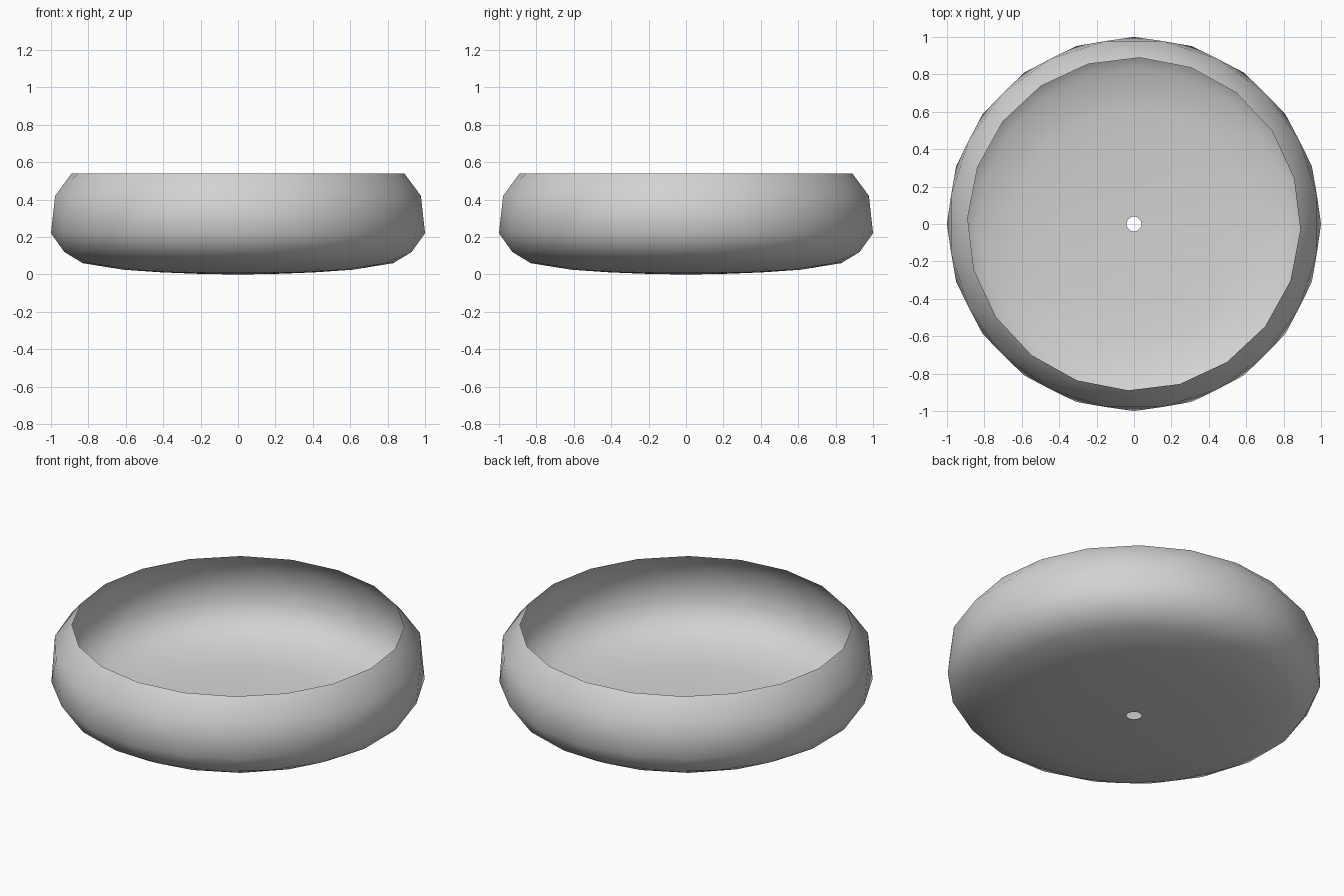
import bpy, bmesh
from math import cos, sin, radians

cube = bpy.data.objects.get("Cube")
if cube:
    bpy.data.objects.remove(cube)

SIDES = 20

# Rings from the drain hole to the rim: radius, height, twist in degrees
RINGS = [
    (0.04, 0.0, 0), (0.21, 0.003, 9), (0.41, 0.011, 18), (0.62, 0.025, 27),
    (0.83, 0.06, 36), (0.94, 0.12, 45), (1.0, 0.22, 54), (0.99, 0.42, 63),
    (0.89, 0.54, 70),
]

# Single grey material
grey = bpy.data.materials.new("plain grey")
grey.use_nodes = True
colour = (0.65, 0.65, 0.65, 1)
grey.diffuse_color = colour
shader = next(n for n in grey.node_tree.nodes if n.type == "BSDF_PRINCIPLED")
shader.inputs["Base Color"].default_value = colour


def make_ring(bm, radius, height, twist):
    angles = [radians(twist + 360 * i / SIDES) for i in range(SIDES)]
    return [bm.verts.new((radius * cos(a), radius * sin(a), height)) for a in angles]


# Thin open bowl, its staggered rings joined by triangles
bm = bmesh.new()
rings = [make_ring(bm, *ring) for ring in RINGS]
for low, high in zip(rings, rings[1:]):
    for i in range(SIDES):
        j = (i + 1) % SIDES
        bm.faces.new((low[i], low[j], high[i]))
        bm.faces.new((low[j], high[j], high[i]))
for face in bm.faces:
    face.smooth = True

mesh = bpy.data.meshes.new("bowl")
bm.to_mesh(mesh)
bm.free()
mesh.materials.append(grey)
bowl = bpy.data.objects.new("bowl", mesh)
bpy.context.collection.objects.link(bowl)
